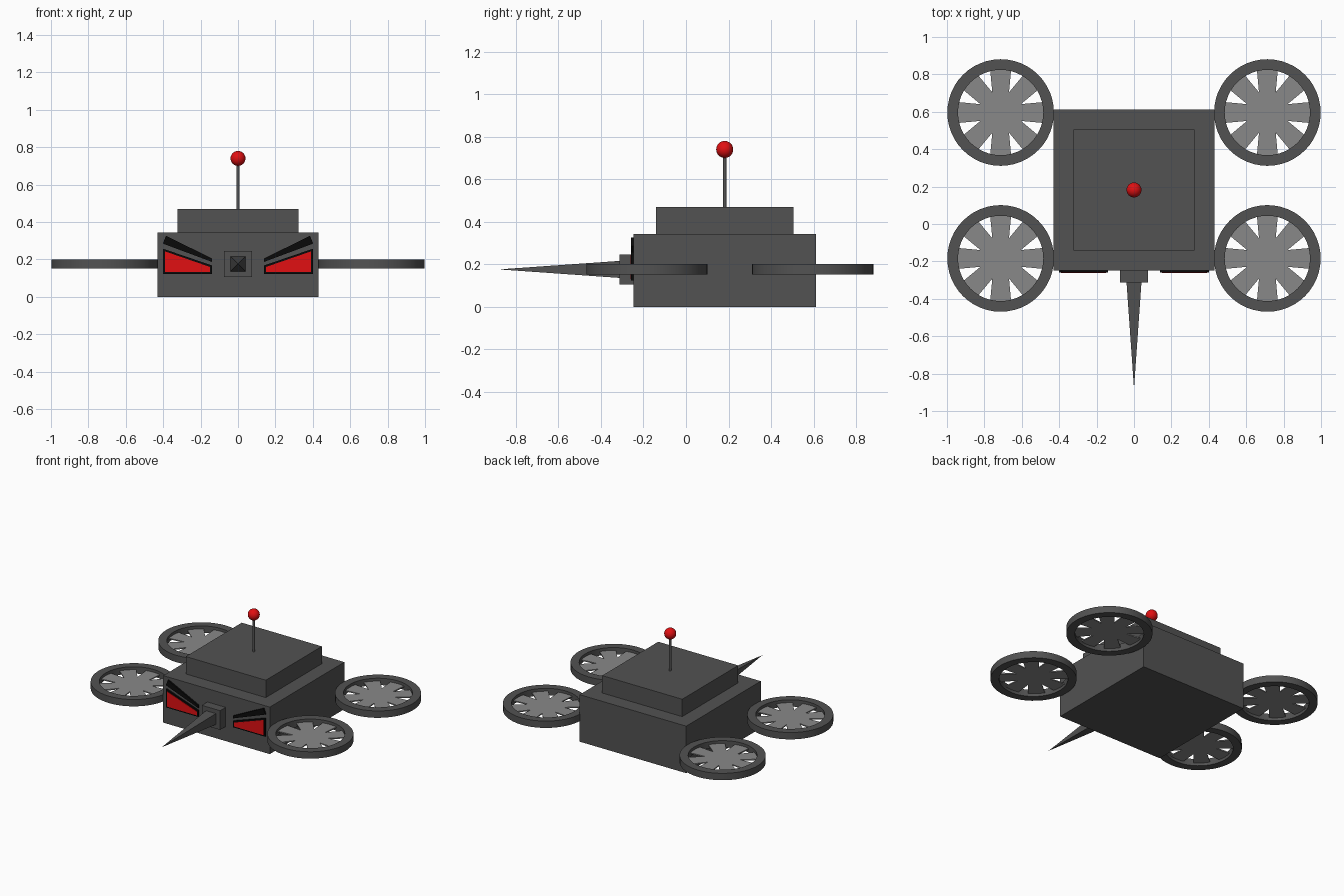
import bpy, bmesh
from math import pi, cos, sin
from mathutils import Vector, Matrix

if "Cube" in bpy.data.objects:
    bpy.data.objects.remove(bpy.data.objects["Cube"])


def material(name, rgb):
    m = bpy.data.materials.new(name)
    m.diffuse_color = (*rgb, 1)
    m.use_nodes = True
    m.node_tree.nodes["Principled BSDF"].inputs["Base Color"].default_value = m.diffuse_color
    return m


DARK = material("dark_grey", (0.085, 0.085, 0.085))
MID = material("mid_grey", (0.25, 0.25, 0.25))
BLACK = material("black", (0.003, 0.003, 0.003))
RED = material("red", (0.75, 0.005, 0.006))


def finish(name, bm, mat, smooth=False):
    bmesh.ops.recalc_face_normals(bm, faces=bm.faces)
    me = bpy.data.meshes.new(name)
    bm.to_mesh(me)
    bm.free()
    me.materials.append(mat)
    ob = bpy.data.objects.new(name, me)
    bpy.context.collection.objects.link(ob)
    if smooth:
        bpy.ops.object.select_all(action='DESELECT')
        ob.select_set(True)
        bpy.context.view_layer.objects.active = ob
        bpy.ops.object.shade_smooth_by_angle()
    return ob


def box(name, lo, hi, mat):
    lo, hi = Vector(lo), Vector(hi)
    bm = bmesh.new()
    bmesh.ops.create_cube(bm, size=1, matrix=Matrix.Translation((lo + hi) / 2)
                          @ Matrix.Diagonal((*(hi - lo), 1)))
    return finish(name, bm, mat)


def prism(bm, points, offset):
    face = bm.faces.new([bm.verts.new(p) for p in points])
    ext = bmesh.ops.extrude_face_region(bm, geom=[face], use_keep_orig=True)
    verts = [g for g in ext["geom"] if isinstance(g, bmesh.types.BMVert)]
    bmesh.ops.translate(bm, verts=verts, vec=offset)


# Body, raised lid and nose block
FRONT, MID_Y, Z = -0.248, 0.182, 0.176
box("body", (-0.43, FRONT, 0), (0.43, 0.612, 0.343), DARK)
box("lid", (-0.323, -0.141, 0.343), (0.323, 0.505, 0.47), DARK)
box("nose_block", (-0.074, -0.312, 0.106), (0.074, FRONT, 0.246), DARK)

# Four-sided nose spike
bm = bmesh.new()
bmesh.ops.create_cone(bm, cap_ends=True, segments=4, radius1=0.04 * 2 ** 0.5, radius2=0,
                      depth=0.568, matrix=Matrix.Translation((0, -0.596, Z))
                      @ Matrix.Rotation(pi / 2, 4, 'X') @ Matrix.Rotation(pi / 4, 4, 'Z'))
bmesh.ops.remove_doubles(bm, verts=bm.verts, dist=1e-5)
finish("nose_spike", bm, DARK)

# Antenna
bm = bmesh.new()
bmesh.ops.create_cone(bm, cap_ends=True, segments=16, radius1=0.008, radius2=0.008,
                      depth=0.27, matrix=Matrix.Translation((0, MID_Y, 0.595)))
finish("antenna_rod", bm, DARK, True)
bm = bmesh.new()
bmesh.ops.create_uvsphere(bm, u_segments=32, v_segments=16, radius=0.04,
                          matrix=Matrix.Translation((0, MID_Y, 0.74)))
finish("antenna_ball", bm, RED, True)

# Angry eyes and brows, mirrored left and right
FACE = {
    "eye_frame": ([(0.40, 0.257), (0.14, 0.168), (0.14, 0.123), (0.40, 0.123)], 0.011, BLACK),
    "eye": ([(0.39, 0.243), (0.15, 0.160), (0.15, 0.132), (0.39, 0.132)], 0.013, RED),
    "brow": ([(0.385, 0.326), (0.14, 0.206), (0.14, 0.187), (0.402, 0.285)], 0.011, BLACK),
}
for side, s in (("left", -1), ("right", 1)):
    for part, (pts, depth, mat) in FACE.items():
        bm = bmesh.new()
        prism(bm, [(s * x, FRONT, z) for x, z in pts], (0, -depth, 0))
        finish(f"{part}_{side}", bm, mat)


def rotor(name, x, y):
    # Guard ring: rectangular section swept round
    bm = bmesh.new()
    n = 48
    section = [(0.285, -0.025), (0.285, 0.025), (0.228, 0.025), (0.228, -0.025)]
    loops = [[bm.verts.new((x + r * cos(2 * pi * i / n), y + r * sin(2 * pi * i / n), Z + h))
              for r, h in section] for i in range(n)]
    for i in range(n):
        a, b = loops[i], loops[(i + 1) % n]
        for j in range(4):
            k = (j + 1) % 4
            bm.faces.new((a[j], b[j], b[k], a[k]))
    finish(name + "_ring", bm, DARK, True)

    # Fan: one star-shaped plate with eight widening blades
    bm = bmesh.new()
    pts = []
    for i in range(8):
        a = i * pi / 4
        for r, w in ((0.108, -0.0447), (0.229, -0.056), (0.229, 0.056)):
            pts.append((x + r * cos(a) - w * sin(a), y + r * sin(a) + w * cos(a), Z - 0.004))
    prism(bm, pts, (0, 0, 0.008))
    finish(name + "_fan", bm, MID)


for side, x in (("left", -0.713), ("right", 0.713)):
    rotor("front_rotor_" + side, x, -0.184)
    rotor("back_rotor_" + side, x, 0.596)
